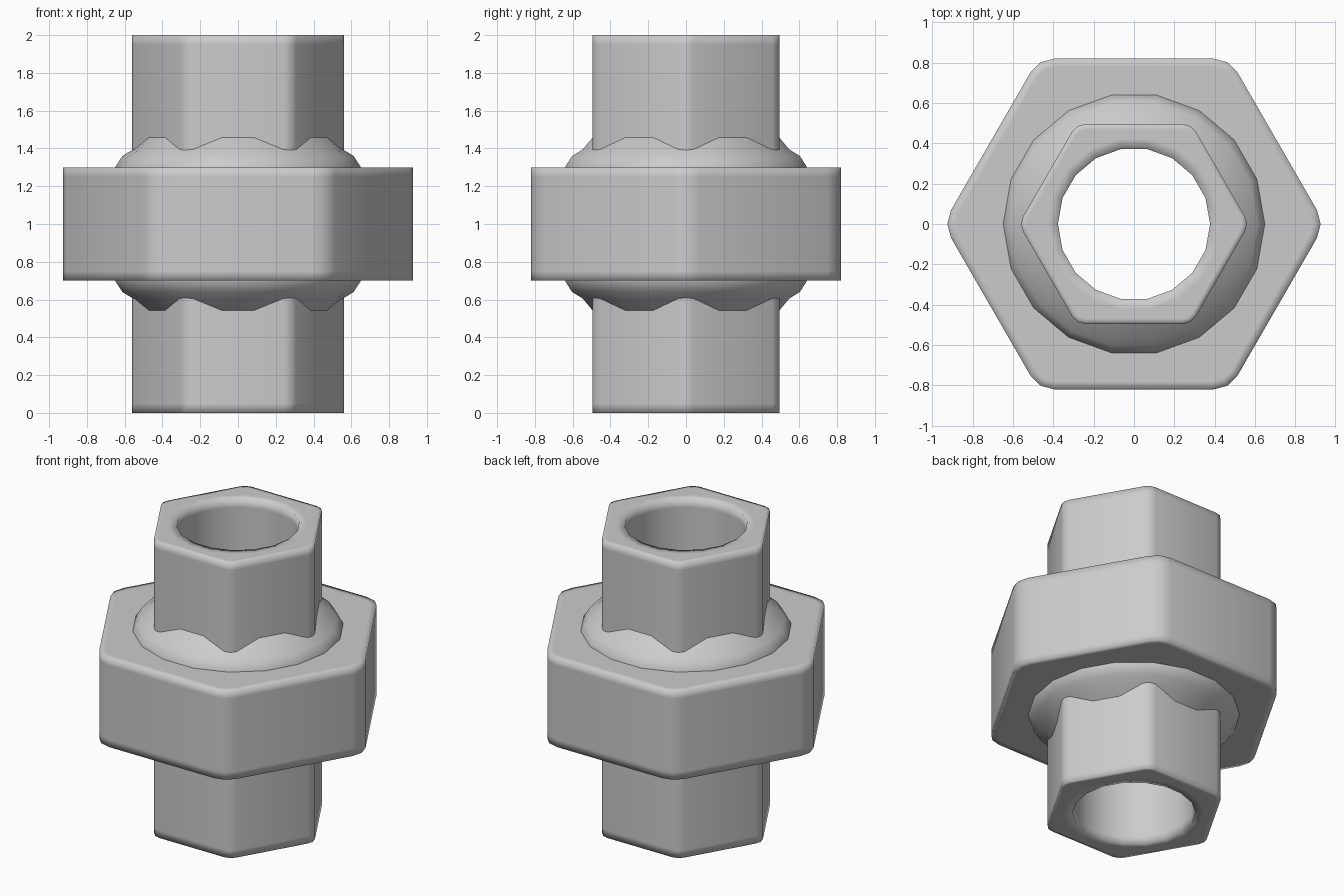
import bpy, bmesh
from math import cos, sin, tan, pi, radians

if "Cube" in bpy.data.objects:
    bpy.data.objects.remove(bpy.data.objects["Cube"])


def circle(r, z):
    # 18 points, matching the three points per corner of the hex outline
    return [(r * cos(radians(20 * i)), r * sin(radians(20 * i)), z) for i in range(-1, 17)]


def hexagon(apothem, cut, z):
    # hex outline with corners on +-x, each corner rounded by three points
    R = apothem / cos(pi / 6)
    rad = cut * tan(pi / 3)
    c = R - rad / cos(pi / 6)
    pts = []
    for k in range(6):
        a = k * pi / 3
        for d in (-pi / 6, 0, pi / 6):
            pts.append((c * cos(a) + rad * cos(a + d), c * sin(a) + rad * sin(a + d), z))
    return pts


def loft(name, rings):
    # skin a closed cycle of rings into a smooth-shaded tube
    bm = bmesh.new()
    loops = [[bm.verts.new(p) for p in ring] for ring in rings]
    n = len(loops[0])
    for a, b in zip(loops, loops[1:] + loops[:1]):
        for i in range(n):
            j = (i + 1) % n
            bm.faces.new((a[i], a[j], b[j], b[i]))
    bmesh.ops.recalc_face_normals(bm, faces=bm.faces)
    for f in bm.faces:
        f.smooth = True
    mesh = bpy.data.meshes.new(name)
    bm.to_mesh(mesh)
    bm.free()
    ob = bpy.data.objects.new(name, mesh)
    bpy.context.collection.objects.link(ob)
    return ob


# hexagonal pipe with a round bore; support loops keep the rims tight
H, C = 0.495, 0.043
loft("hex_pipe", [
    circle(0.377, 0.06), circle(0.377, 0), circle(0.43, 0), hexagon(H - 0.025, C - 0.01, 0),
    hexagon(H, C, 0), hexagon(H, C, 0.05), hexagon(H, C, 1.95), hexagon(H, C, 2),
    hexagon(H - 0.025, C - 0.01, 2), circle(0.43, 2), circle(0.377, 2), circle(0.377, 1.94)])

# large union nut around the middle
N, K = 0.82, 0.08
loft("union_nut", [
    circle(0.46, 0.7), circle(0.66, 0.7), hexagon(N - 0.04, K - 0.02, 0.7),
    hexagon(N, K, 0.7), hexagon(N, K, 0.75), hexagon(N, K, 1.25), hexagon(N, K, 1.3),
    hexagon(N - 0.04, K - 0.02, 1.3), circle(0.66, 1.3), circle(0.46, 1.3)])

# flared collars above and below the nut
profile = [(0.45, 0.28), (0.65, 0.28), (0.648, 0.305), (0.612, 0.36),
           (0.555, 0.395), (0.5, 0.46), (0.45, 0.48)]
for name, s in (("upper_collar", 1), ("lower_collar", -1)):
    loft(name, [circle(r, 1 + s * h) for r, h in profile])
